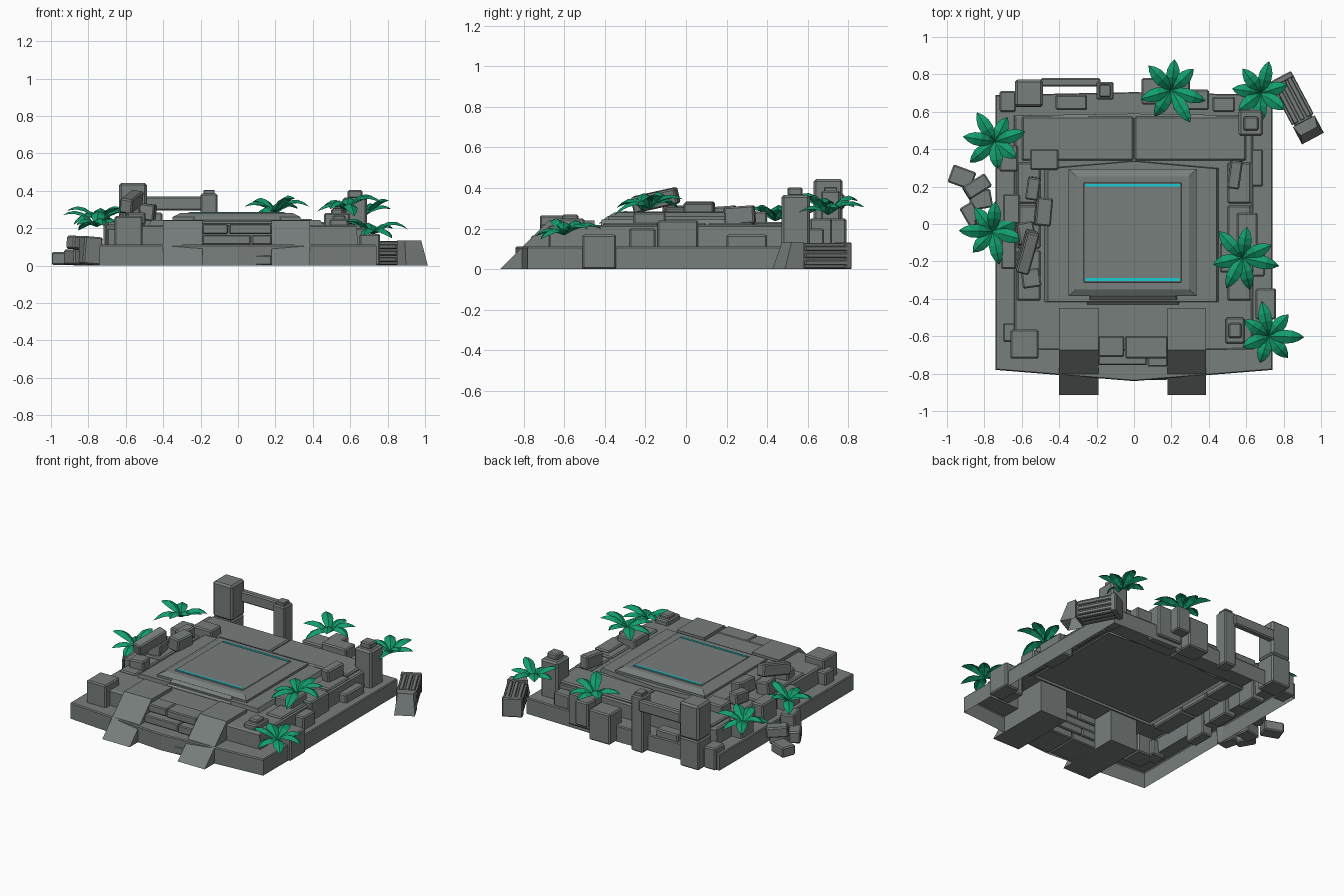
import bpy, bmesh, math, random
from mathutils import Matrix, Vector

random.seed(4)


def material(name, col):
    m = bpy.data.materials.new(name)
    m.diffuse_color = (*col, 1)
    return m


STONE = material("grey stone", (0.185, 0.21, 0.203))
LEAF = material("palm green", (0.006, 0.34, 0.15))
GLOW = material("cyan glow", (0.01, 0.6, 0.66))


def finish(name, bm, mat, loc=(0, 0, 0), recalc=True):
    if recalc:
        bmesh.ops.recalc_face_normals(bm, faces=bm.faces)
    me = bpy.data.meshes.new(name)
    bm.to_mesh(me)
    bm.free()
    me.materials.append(mat)
    ob = bpy.data.objects.new(name, me)
    ob.location = loc
    bpy.context.collection.objects.link(ob)
    return ob


def box(name, x0, x1, y0, y1, z0, z1, rz=0, tilt=(0, 0), bevel=0.008, mat=STONE):
    """Chamfered block, turned about its own centre (degrees)."""
    bm = bmesh.new()
    bmesh.ops.create_cube(bm, size=1)
    bmesh.ops.scale(bm, vec=(x1 - x0, y1 - y0, z1 - z0), verts=bm.verts)
    if bevel:
        bmesh.ops.bevel(bm, geom=bm.edges[:], offset=bevel, segments=1, affect='EDGES')
    ob = finish(name, bm, mat, ((x0 + x1) / 2, (y0 + y1) / 2, (z0 + z1) / 2))
    ob.rotation_euler = (math.radians(tilt[0]), math.radians(tilt[1]), math.radians(rz))
    return ob


def loft(name, loops, mat=STONE):
    """Skin stacked outlines, close the top, leave the underside open."""
    bm = bmesh.new()
    rings = [[bm.verts.new(p) for p in lp] for lp in loops]
    n = len(rings[0])
    for a, b in zip(rings, rings[1:]):
        for i in range(n):
            j = (i + 1) % n
            bm.faces.new((a[i], a[j], b[j], b[i]))
    bm.faces.new(rings[-1])
    return finish(name, bm, mat)


def outline(x0, x1, y0, y1, z, bow=0.0, bowb=0.0):
    return [(x0, y0, z), (0, y0 - bow, z), (x1, y0, z),
            (x1, y1, z), (0, y1 + bowb, z), (x0, y1, z)]


# Two-step terrace, hollow below
loft("terrace", [outline(-0.74, 0.74, -0.78, 0.69, 0, 0.06, 0.015),
                 outline(-0.74, 0.74, -0.78, 0.69, 0.105, 0.06, 0.015),
                 outline(-0.735, 0.735, -0.775, 0.685, 0.112, 0.06, 0.015),
                 outline(-0.645, 0.64, -0.67, 0.58, 0.112, 0.01, 0.01),
                 outline(-0.64, 0.635, -0.67, 0.58, 0.21, 0.01, 0.01),
                 outline(-0.63, 0.625, -0.66, 0.57, 0.217, 0.01, 0.01)])

# Paving around the platform
loft("inner_paving", [outline(-0.49, 0.46, -0.42, 0.3, 0.2, 0, 0.04),
                      outline(-0.46, 0.44, -0.415, 0.295, 0.245, 0, 0.04)])
for s in (-1, 1):
    a, b = sorted((s * 0.004, s * 0.6))
    box("back_paving", a, b, 0.34, 0.575, 0.18, 0.232)
    c, d = sorted((s * 0.5, s * 0.625))
    for y0, y1 in ((-0.41, -0.14), (-0.13, 0.1), (0.11, 0.33)):
        box("side_paving", c, d, y0, y1, 0.18, 0.228)

# Raised platform with chamfered rim, panel and glowing slots
loft("platform", [outline(-0.35, 0.335, -0.385, 0.295, 0.22),
                  outline(-0.35, 0.335, -0.385, 0.295, 0.26),
                  outline(-0.31, 0.295, -0.35, 0.255, 0.28)])
loft("platform_front_lip", [outline(-0.25, 0.24, -0.43, -0.36, 0.225),
                            outline(-0.23, 0.22, -0.385, -0.36, 0.262)])
box("platform_panel", -0.27, 0.255, -0.312, 0.222, 0.27, 0.284, bevel=0.003)
for y in (-0.297, 0.207):
    box("glow_slot", -0.26, 0.245, y - 0.007, y + 0.007, 0.28, 0.287, bevel=0, mat=GLOW)

# Sloping stair cheeks
for x0, x1 in ((-0.4, -0.19), (0.178, 0.385)):
    bm = bmesh.new()
    prof = [(-0.915, 0), (-0.675, 0.24), (-0.45, 0.24), (-0.45, 0)]
    f = bm.faces.new([bm.verts.new((x0, y, z)) for y, z in prof])
    r = bmesh.ops.extrude_face_region(bm, geom=[f])
    bmesh.ops.translate(bm, vec=(x1 - x0, 0, 0),
                        verts=[v for v in r["geom"] if isinstance(v, bmesh.types.BMVert)])
    finish("stair_cheek", bm, STONE)

# Steps made of staggered stones
for i, (y, z, cut) in enumerate([(-0.825, 0.055, 0.0), (-0.795, 0.112, -0.08),
                                 (-0.755, 0.165, 0.07), (-0.71, 0.222, -0.05)]):
    box("step_stone", -0.19, cut - 0.003, y, -0.6, z - 0.053, z, bevel=0.006)
    box("step_stone", cut + 0.003, 0.18, y - 0.008, -0.6, z - 0.053, z, bevel=0.006)

# Ruined gate at the back: tall post, beam, short post
box("corner_post_base", -0.635, -0.49, 0.625, 0.77, 0, 0.2)
box("corner_post", -0.635, -0.487, 0.628, 0.772, 0.2, 0.443, bevel=0.012)
box("gate_beam", -0.5, -0.18, 0.735, 0.78, 0.295, 0.37)
box("gate_post", -0.2, -0.11, 0.665, 0.76, 0, 0.385)
box("gate_post_cap", -0.185, -0.125, 0.68, 0.745, 0.38, 0.405, bevel=0.004)

# Pillar stump at the back right
box("stump", 0.56, 0.69, 0.47, 0.61, 0.1, 0.365, bevel=0.012)
box("stump_cap", 0.585, 0.665, 0.5, 0.575, 0.36, 0.403)

# Blocks set along the terrace edges
for b in [(0.04, 0.2, 0.64, 0.78, 0, 0.21), (0.21, 0.4, 0.61, 0.72, 0.03, 0.25),
          (0.2, 0.3, 0.7, 0.79, 0.08, 0.25),
          (-0.42, -0.25, 0.61, 0.69, 0.08, 0.16), (-0.72, -0.63, 0.6, 0.71, 0, 0.15),
          (0.42, 0.54, 0.6, 0.68, 0.08, 0.2),
          (-0.66, -0.51, -0.72, -0.565, 0.09, 0.265), (-0.7, -0.6, -0.63, -0.53, 0.09, 0.2),
          (0.49, 0.59, -0.64, -0.5, 0.09, 0.25), (0.505, 0.575, -0.61, -0.53, 0.24, 0.27),
          (0.65, 0.76, -0.51, -0.345, 0, 0.17), (0.55, 0.66, -0.14, 0.06, 0.1, 0.24),
          (0.46, 0.6, -0.26, -0.1, 0.2, 0.28), (0.62, 0.7, -0.28, -0.15, 0.08, 0.2),
          (0.62, 0.69, 0.2, 0.4, 0.08, 0.17),
          (-0.555, -0.405, 0.29, 0.4, 0.2, 0.285), (-0.7, -0.61, 0.0, 0.16, 0.08, 0.24),
          (-0.72, -0.62, 0.28, 0.42, 0.08, 0.23), (-0.71, -0.63, -0.24, -0.08, 0.05, 0.22)]:
    box("edge_block", *b)

# Loose rubble: centre, size, turn, tilt
for c, s, rz, t in [((-0.54, 0.19, 0.27), (0.07, 0.12, 0.08), -8, (4, 0)),
                    ((-0.485, 0.065, 0.285), (0.085, 0.15, 0.09), -5, (0, 6)),
                    ((-0.57, -0.15, 0.34), (0.07, 0.23, 0.08), -14, (12, 8)),
                    ((-0.55, -0.29, 0.25), (0.1, 0.1, 0.07), 8, (0, 0)),
                    ((-0.58, -0.05, 0.26), (0.09, 0.12, 0.1), 10, (0, 8)),
                    ((0.54, 0.265, 0.265), (0.065, 0.15, 0.09), -8, (4, 0)),
                    ((-0.92, 0.25, 0.037), (0.13, 0.1, 0.07), -20, (0, 0)),
                    ((-0.84, 0.2, 0.12), (0.14, 0.08, 0.07), 32, (0, 5)),
                    ((-0.82, 0.13, 0.04), (0.12, 0.1, 0.08), 10, (0, 0)),
                    ((-0.87, 0.05, 0.045), (0.08, 0.12, 0.08), 30, (0, 0)),
                    ((-0.79, -0.02, 0.08), (0.1, 0.12, 0.15), 15, (0, 5))]:
    box("rubble", *(v for i in range(3) for v in (c[i] - s[i] / 2, c[i] + s[i] / 2)), rz, t)

# Fallen fluted column at the back right
axis = Matrix.Translation((0.87, 0.62, 0)) @ Matrix.Rotation(math.radians(28), 4, 'Z')
parts = [box("fallen_column", -0.055, 0.055, -0.09, 0.185, 0.012, 0.118, bevel=0.012)]
parts += [box("column_flute", x - 0.013, x + 0.013, -0.07, 0.165, 0.004, 0.13, bevel=0.004)
          for x in (-0.038, 0, 0.038)]
parts += [box("column_side_flute", -0.066, 0.066, -0.07, 0.165, z - 0.012, z + 0.012, bevel=0.004)
          for z in (0.032, 0.067, 0.102)]
parts.append(loft("column_head", [
    [(-0.066, -0.185, 0), (0.066, -0.185, 0), (0.066, -0.08, 0), (-0.066, -0.08, 0)],
    [(-0.05, -0.14, 0.133), (0.05, -0.14, 0.133), (0.066, -0.08, 0.133), (-0.066, -0.08, 0.133)]]))
parts.append(box("column_foot", -0.066, 0.066, 0.155, 0.19, 0.0, 0.132, bevel=0.006))
for p in parts:
    p.matrix_world = axis @ Matrix.Translation(p.location)


# Palm-like plants: folded, arching leaves
def plant(x, y, z, size, turn, n=7):
    bm = bmesh.new()
    ts = (0, 0.2, 0.42, 0.65, 0.85, 1)
    ws = (0.006, 0.024, 0.036, 0.034, 0.02, 0)
    for k in range(n):
        ang = turn + k * math.tau / n + random.uniform(-0.15, 0.15)
        L = size * random.uniform(0.85, 1.1)
        a, b = random.uniform(0.9, 1.5), random.uniform(0.95, 1.2)
        rot = Matrix.Rotation(ang, 3, 'Z')
        rows = []
        for t, w in zip(ts, ws):
            h = L * (a * t - b * t * t)
            pts = [(L * t, -w, h - w * 0.5), (L * t, 0, h), (L * t, w, h - w * 0.5)]
            rows.append([bm.verts.new(rot @ Vector(p)) for p in pts])
        for p, q in zip(rows, rows[1:]):
            for i in (0, 1):
                bm.faces.new((p[i], q[i], q[i + 1], p[i + 1]))
    bmesh.ops.remove_doubles(bm, verts=bm.verts, dist=0.0005)
    finish("palm_plant", bm, LEAF, (x, y, z), recalc=False)


for args in [(0.2, 0.715, 0.28, 0.19, 1.55), (0.68, 0.7, 0.27, 0.165, 0.3),
             (0.58, -0.18, 0.3, 0.185, 1.45), (0.72, -0.6, 0.17, 0.175, 0.0),
             (-0.755, -0.04, 0.21, 0.17, 0.5), (-0.745, 0.44, 0.24, 0.17, 0.2)]:
    plant(*args)
